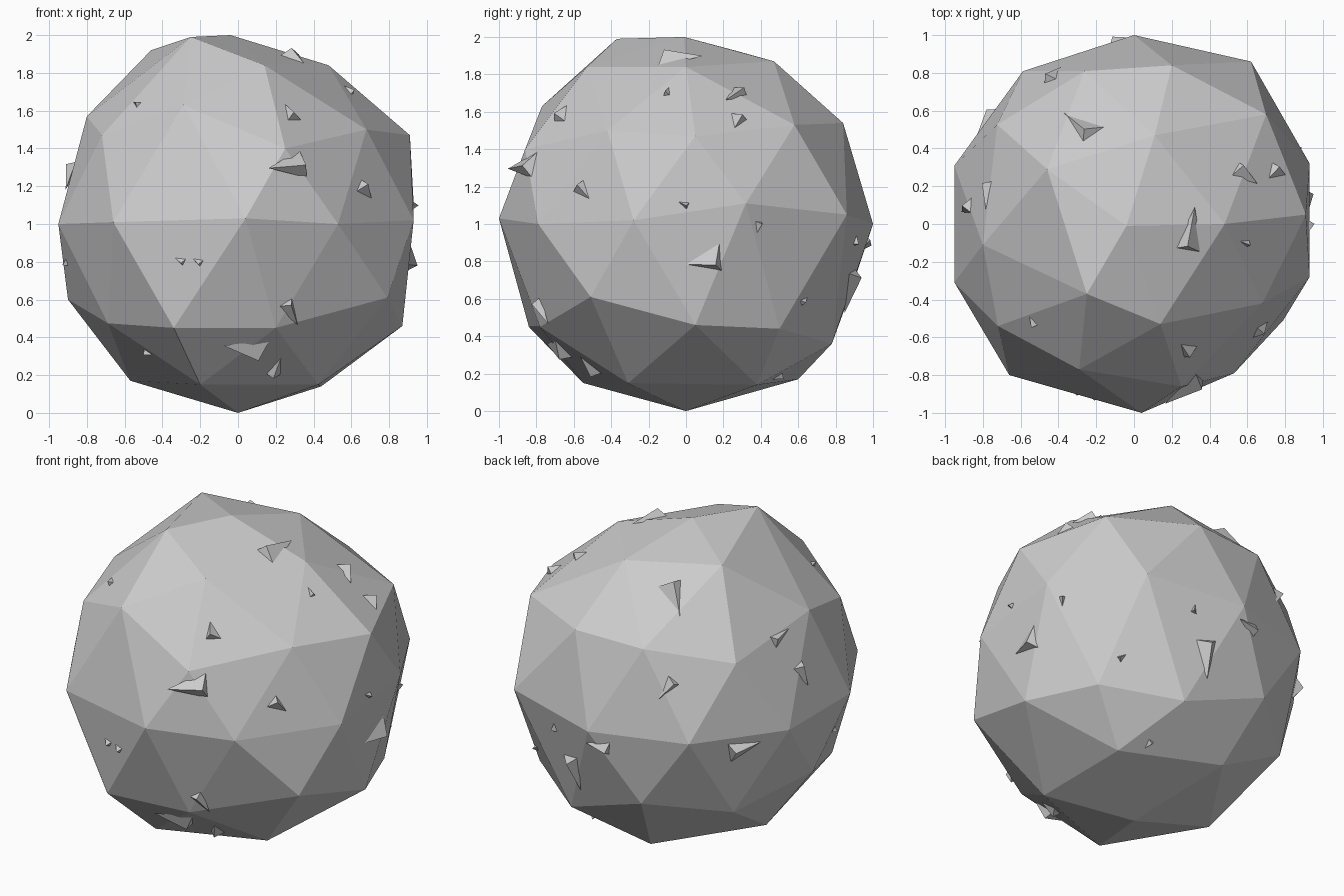
import bpy
import bmesh
import random
from math import tau, cos, sin
from mathutils import Vector
from mathutils.bvhtree import BVHTree

old_cube = bpy.data.objects.get("Cube")
if old_cube:
    bpy.data.objects.remove(old_cube, do_unlink=True)

random.seed(4)
CENTRE = Vector((0, 0, 1))


def make_material(name, colour):
    material = bpy.data.materials.new(name)
    material.use_nodes = True
    material.diffuse_color = colour
    shader = material.node_tree.nodes["Principled BSDF"]
    shader.inputs["Base Color"].default_value = colour
    shader.inputs["Roughness"].default_value = 0.9
    return material


stone = make_material("pale grey stone", (0.6, 0.6, 0.6, 1))


def finish_object(name, bm):
    """Turn a bmesh into a flat shaded stone object."""
    bmesh.ops.recalc_face_normals(bm, faces=bm.faces)
    mesh = bpy.data.meshes.new(name)
    bm.to_mesh(mesh)
    mesh.materials.append(stone)
    obj = bpy.data.objects.new(name, mesh)
    obj.location = CENTRE
    bpy.context.scene.collection.objects.link(obj)
    return obj


# Boulder: a coarse sphere whose corners are pulled to peaks and dents
crown_peaks = [(-.25, -.37, .99), (.14, -.53, .84), (-.46, .29, .92),
               (.11, .47, .87), (.48, 0, .84), (-.04, -.01, 1)]
upper_peaks = [(-.29, -.77, .63), (.25, -.86, .4), (.68, -.42, .5),
               (.91, .05, .47), (.7, .58, .53), (.2, .84, .54),
               (-.8, -.11, .57), (-.72, -.54, .47)]
middle_peaks = [(.04, -1, .03), (.53, -.79, 0), (.93, -.28, .02),
                (.93, .32, .11), (.62, .86, .05), (-.66, -.8, .01)]
lower_peaks = [(.87, .05, -.54), (.69, .5, -.56), (.27, .78, -.64),
               (-.34, -.84, -.55), (.2, -.78, -.55), (.79, -.51, -.39),
               (-.9, 0, -.4), (-.2, -.55, -.85), (-.17, .6, -.83),
               (.44, .38, -.86), (-.57, 0, -.83)]

boulder = bmesh.new()
bmesh.ops.create_icosphere(boulder, subdivisions=2, radius=1)
corners = {vert: vert.co.copy() for vert in boulder.verts}
for peak in crown_peaks + upper_peaks + middle_peaks + lower_peaks:
    target = Vector(peak)
    nearest = min(corners, key=lambda vert: (corners[vert] - target).length)
    nearest.co = target
surface = BVHTree.FromBMesh(boulder)
finish_object("boulder", boulder)
boulder.free()


def add_shard(bm, direction, size, height):
    """Embed a lopsided three-sided splinter in the boulder's surface."""
    ray = Vector(direction).normalized()
    hit, normal, _, _ = surface.ray_cast(ray * 3, -ray)
    side = normal.orthogonal().normalized()
    other = normal.cross(side)
    turn = random.uniform(0, tau)
    base = []
    for step, reach in enumerate((1, 0.45, 0.5)):
        angle = turn + step * tau / 3
        offset = side * cos(angle) + other * sin(angle)
        base.append(bm.verts.new(hit + offset * size * reach - normal * 0.01))
    lean = (base[1].co - hit) * 0.3
    tip = bm.verts.new(hit + lean + normal * height)
    bm.faces.new(base)
    for first, second in zip(base, base[1:] + base[:1]):
        bm.faces.new((first, second, tip))


def add_shards(name, directions, size, height):
    bm = bmesh.new()
    for direction in directions:
        add_shard(bm, direction, size, height)
    finish_object(name, bm)
    bm.free()


# Broad splinters standing proud of the faces
add_shards("large_shards", [
    (-.25, .5, .8), (.3, -.1, .9), (.95, .15, -.2), (-.8, .6, -.1),
    (.1, -.7, -.7), (.2, .9, -.3), (.3, -.8, .3)], 0.19, 0.055)

# Medium splinters
add_shards("medium_shards", [
    (.6, .3, .75), (.7, -.6, .2), (.3, -.7, .6), (.8, .3, .6),
    (-.45, .8, .35), (-.8, .2, .5), (-.1, 1, -.1), (.3, -.9, -.5),
    (-.9, .1, .3), (.2, -.5, -.8)], 0.12, 0.045)

# Small chips
add_shards("small_chips", [
    (-.3, -.9, -.2), (-.2, -.9, -.2), (-.5, -.5, .6), (.9, 0, .1),
    (.9, .4, 0), (.6, .6, -.4), (.3, .9, -.1), (.3, .5, -.8),
    (.6, -.1, .7), (-.9, -.2, -.2), (-.5, -.5, -.7)], 0.06, 0.03)
